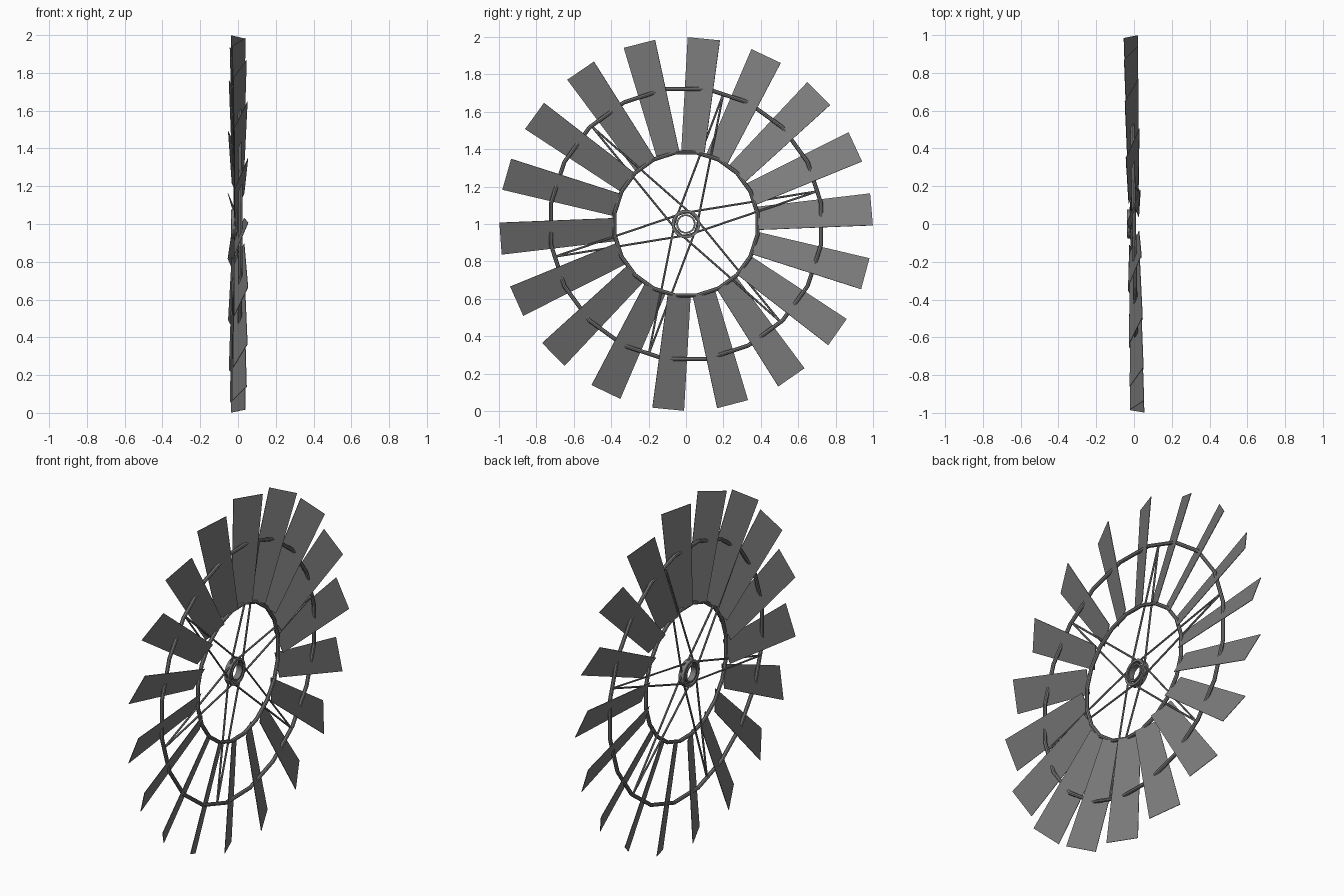
import bpy, bmesh, math
from mathutils import Vector

if "Cube" in bpy.data.objects:
    bpy.data.objects.remove(bpy.data.objects["Cube"])

YAW = 0.0175                      # slight turn of the wheel about z
START = math.radians(4.5)         # angle of the first blade
steel = bpy.data.materials.new("dark grey steel")
steel.diffuse_color = (0.2, 0.2, 0.2, 1)
steel.use_nodes = True
steel.node_tree.nodes["Principled BSDF"].inputs["Base Color"].default_value = steel.diffuse_color


def polar(r, a, x=0.0):
    return Vector((x, r * math.cos(a), r * math.sin(a)))


def finish(bm, name):
    bmesh.ops.recalc_face_normals(bm, faces=bm.faces)
    me = bpy.data.meshes.new(name)
    bm.to_mesh(me)
    bm.free()
    ob = bpy.data.objects.new(name, me)
    me.materials.append(steel)
    bpy.context.collection.objects.link(ob)
    ob.location = (0, 0, 1)
    ob.rotation_euler = (0, 0, YAW)
    return ob


def lathe(name, profile, steps, turn=0.0):
    """Sweep a closed (radius, x) profile round the wheel axis."""
    bm = bmesh.new()
    loops = [[bm.verts.new(polar(r, turn + math.tau * i / steps, x)) for r, x in profile]
             for i in range(steps)]
    n = len(profile)
    for i in range(steps):
        a, b = loops[i], loops[(i + 1) % steps]
        for j in range(n):
            k = (j + 1) % n
            bm.faces.new((a[j], a[k], b[k], b[j]))
    return finish(bm, name)


def tube_profile(r, rad, x=0.0, sides=8):
    return [(r + rad * math.cos(math.tau * i / sides),
             x + rad * math.sin(math.tau * i / sides)) for i in range(sides)]


def rod(bm, a, b, rad, sides=6):
    d = b - a
    made = bmesh.ops.create_cone(bm, cap_ends=True, segments=sides, radius1=rad,
                                 radius2=rad, depth=d.length)["verts"]
    bmesh.ops.rotate(bm, verts=made, matrix=d.to_track_quat('Z', 'Y').to_matrix())
    bmesh.ops.translate(bm, verts=made, vec=(a + b) / 2)


# Blades: pitched tapering plates
PITCH = math.radians(23)
for i in range(18):
    a = START + i * math.radians(20)
    radial = polar(1, a)
    chord = polar(math.cos(PITCH), a - math.pi / 2, math.sin(PITCH))
    normal = radial.cross(chord)
    bm = bmesh.new()
    sheets = []
    for off in (-0.0015, 0.0015):
        sheets.append([bm.verts.new(radial * r + chord * w + normal * off) for r, w in
                       ((0.385, -0.067), (0.995, -0.093), (0.995, 0.093), (0.385, 0.067))])
    lo, hi = sheets
    bm.faces.new(lo)
    bm.faces.new(hi[::-1])
    for j in range(4):
        k = (j + 1) % 4
        bm.faces.new((lo[j], lo[k], hi[k], hi[j]))
    finish(bm, f"blade_{i + 1}")

# Rings carrying the blades
lathe("outer_ring", tube_profile(0.73, 0.011), 20, math.radians(9))
lathe("inner_ring", tube_profile(0.386, 0.011), 20, math.radians(9))

# Hub: two short sleeves
for name, r0, r1 in (("hub_outer_sleeve", 0.063, 0.077), ("hub_inner_sleeve", 0.043, 0.052)):
    lathe(name, [(r0, -0.037), (r1, -0.037), (r1, -0.003), (r0, -0.003)], 18)

# Spokes: six pairs spreading from the outer ring to the hub sides
bm = bmesh.new()
for i in range(6):
    a = START + math.radians(9.5 + 60 * i)
    for s in (-1, 1):
        rod(bm, polar(0.725, a), polar(0.06, a + s * math.radians(90), -0.018), 0.0055)
finish(bm, "spokes")
